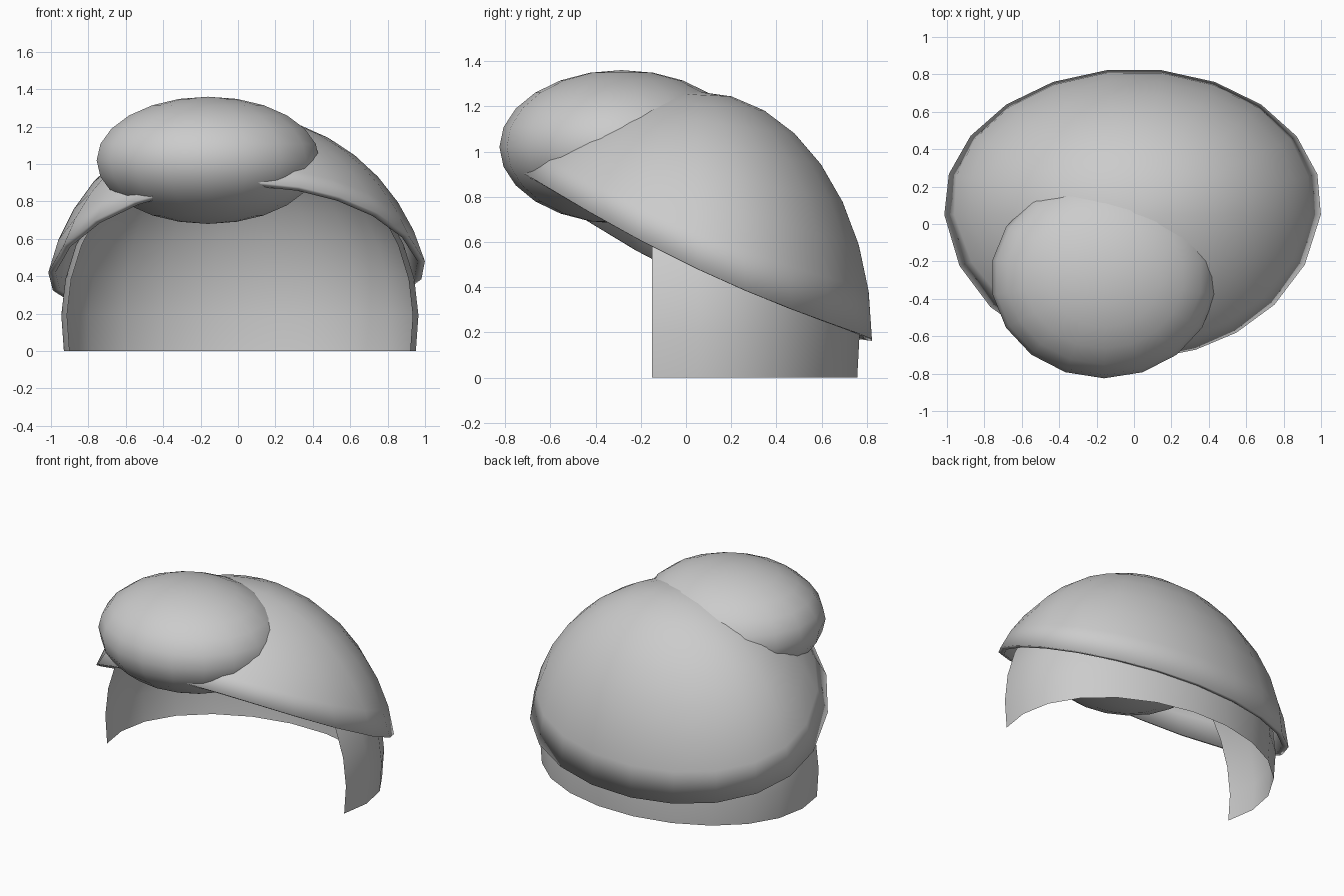
import bpy, bmesh, math
from mathutils import Vector

if "Cube" in bpy.data.objects:
    bpy.data.objects.remove(bpy.data.objects["Cube"])

CY, CZ = 0.05, 0.17   # shared centre of the dome and its liner


def dome_point(t, p, a, front, back, c):
    b = back if math.sin(t) > 0 else front
    return Vector((a * math.cos(p) * math.cos(t),
                   CY + b * math.cos(p) * math.sin(t),
                   CZ + c * math.sin(p)))


def rim_angle(t, rim, dims):
    # latitude where the dome surface meets the rim height
    lo, hi = -0.6, 1.5
    for _ in range(40):
        mid = (lo + hi) / 2
        q = dome_point(t, mid, *dims)
        if q.z < rim(q.x, q.y):
            lo = mid
        else:
            hi = mid
    return hi


def dome_rows(bm, dims, rim, segs, rings):
    rows = []
    ts = [2 * math.pi * i / segs for i in range(segs)]
    starts = [rim_angle(t, rim, dims) for t in ts]
    for k in range(rings):
        f = k / rings
        rows.append([bm.verts.new(dome_point(t, s + (math.pi / 2 - s) * f, *dims))
                     for t, s in zip(ts, starts)])
    top = bm.verts.new((0, CY, CZ + dims[3]))
    for i in range(segs):
        bm.faces.new((rows[-1][i], rows[-1][(i + 1) % segs], top))
    bridge(bm, rows)
    return rows


def bridge(bm, rows):
    for r0, r1 in zip(rows, rows[1:]):
        n = len(r0)
        for i in range(n):
            j = (i + 1) % n
            bm.faces.new((r0[i], r0[j], r1[j], r1[i]))


def finish(name, bm):
    bmesh.ops.recalc_face_normals(bm, faces=bm.faces[:])
    for f in bm.faces:
        f.smooth = True
    me = bpy.data.meshes.new(name)
    bm.to_mesh(me)
    bm.free()
    ob = bpy.data.objects.new(name, me)
    bpy.context.collection.objects.link(ob)
    return ob


# Outer dome with thickness; slanted rim, high at the front and low at the back
def rim_height(x, y):
    return 0.475 - 0.49 * y + 0.14 * y * y + 0.03 * x


SEGS = 22
dims = (1.042, 1.04, 0.78, 1.095)
bm = bmesh.new()
outer = dome_rows(bm, dims, rim_height, SEGS, 8)
inner = dome_rows(bm, [d - 0.038 for d in dims], rim_height, SEGS, 8)
bridge(bm, [inner[0], outer[0]])
finish("outer_dome", bm)

# Inner liner that drops below the rim around the back and sides
bm = bmesh.new()
dome_rows(bm, (0.955, 0.9, 0.725, 1.0), lambda x, y: 0.0, SEGS, 9)
bmesh.ops.bisect_plane(bm, geom=bm.verts[:] + bm.edges[:] + bm.faces[:],
                       plane_co=(0, -0.15, 0), plane_no=(0, -1, 0),
                       clear_outer=True)
finish("back_liner", bm).location.x = 0.01

# Puffed ellipsoid at the front, off to one side
bm = bmesh.new()
bmesh.ops.create_uvsphere(bm, u_segments=18, v_segments=12, radius=1)
bmesh.ops.scale(bm, verts=bm.verts, vec=(0.605, 0.54, 0.34))
bmesh.ops.translate(bm, verts=bm.verts, vec=(-0.16, -0.285, 1.02))
finish("front_puff", bm)
